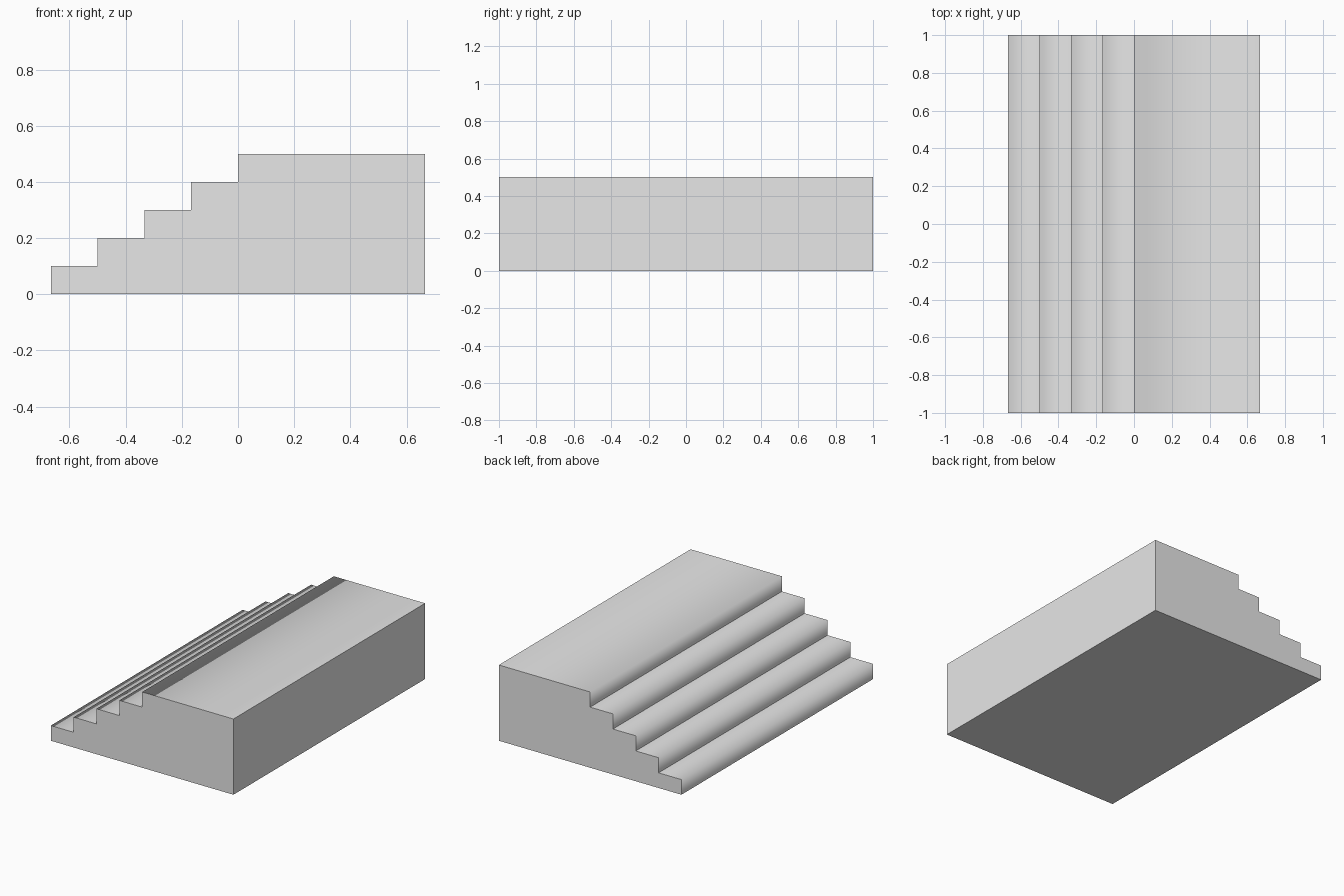
import bpy
import bmesh

cube = bpy.data.objects.get("Cube")
if cube:
    bpy.data.objects.remove(cube, do_unlink=True)

STEPS = 5
RISE = 0.1
RUN = 1 / 6
END_X = 2 / 3
HALF_WIDTH = 1.0

# Plain grey material
grey = bpy.data.materials.new("light_grey")
grey.use_nodes = True
colour = (0.8, 0.8, 0.8, 1)
grey.diffuse_color = colour
grey.node_tree.nodes["Principled BSDF"].inputs["Base Color"].default_value = colour

# Stepped side profile: risers and treads up to the platform, then the back wall
profile = []
for i in range(STEPS):
    x = -END_X + i * RUN
    profile += [(x, i * RISE), (x, (i + 1) * RISE)]
profile += [(END_X, STEPS * RISE), (END_X, 0)]

# Extrude the profile along the width
bm = bmesh.new()
face = bm.faces.new([bm.verts.new((x, -HALF_WIDTH, z)) for x, z in profile])
result = bmesh.ops.extrude_face_region(bm, geom=[face])
moved = [g for g in result["geom"] if isinstance(g, bmesh.types.BMVert)]
bmesh.ops.translate(bm, verts=moved, vec=(0, 2 * HALF_WIDTH, 0))
bmesh.ops.recalc_face_normals(bm, faces=bm.faces)

# Step nosings are softly shaded, every other edge is crisp
for f in bm.faces:
    f.smooth = True
for e in bm.edges:
    a, b = e.verts
    lengthwise = abs(a.co.y - b.co.y) > HALF_WIDTH
    nosing = a.co.z > RISE / 2 and a.co.x < RUN / 2 and e.is_convex
    e.smooth = lengthwise and nosing

mesh = bpy.data.meshes.new("stepped_platform")
bm.to_mesh(mesh)
bm.free()
mesh.materials.append(grey)
platform = bpy.data.objects.new("stepped_platform", mesh)
bpy.context.collection.objects.link(platform)
